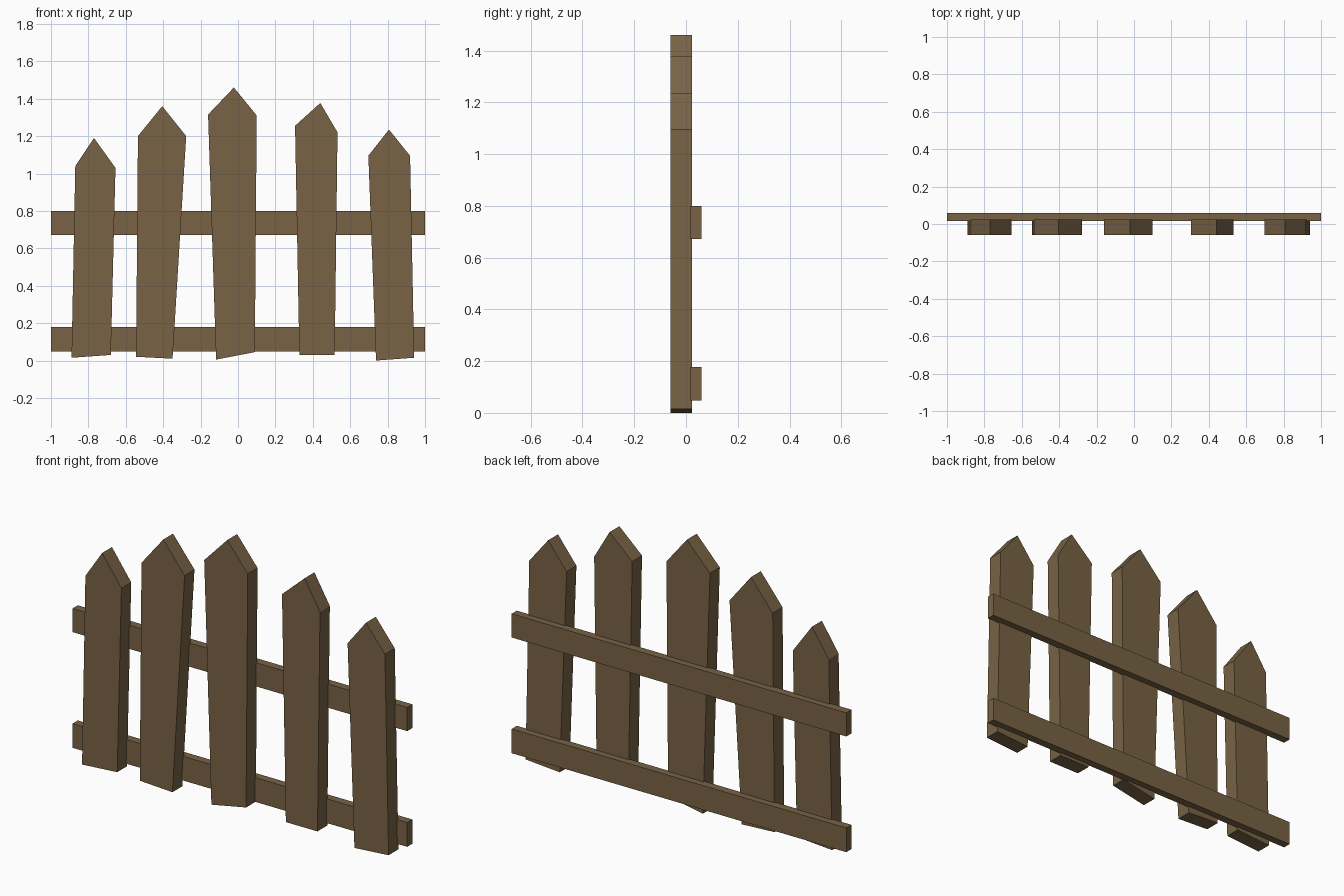
import bpy
import bmesh

cube = bpy.data.objects.get("Cube")
if cube:
    bpy.data.objects.remove(cube, do_unlink=True)

wood = bpy.data.materials.new("weathered_brown_wood")
wood.use_nodes = True
colour = (0.19, 0.125, 0.06, 1)
wood.diffuse_color = colour
wood.node_tree.nodes["Principled BSDF"].inputs["Base Color"].default_value = colour


def board(name, outline, y_front, y_back):
    """Extrude a front outline of (x, z) points into a flat-faced board."""
    bm = bmesh.new()
    face = bm.faces.new([bm.verts.new((x, y_front, z)) for x, z in outline])
    result = bmesh.ops.extrude_face_region(bm, geom=[face])
    verts = [v for v in result["geom"] if isinstance(v, bmesh.types.BMVert)]
    bmesh.ops.translate(bm, verts=verts, vec=(0, y_back - y_front, 0))
    bmesh.ops.recalc_face_normals(bm, faces=bm.faces)
    mesh = bpy.data.meshes.new(name)
    bm.to_mesh(mesh)
    bm.free()
    mesh.materials.append(wood)
    bpy.context.collection.objects.link(bpy.data.objects.new(name, mesh))


# Crooked pickets: bottom left, bottom right, right shoulder, tip, left shoulder
pickets = {
    "far_right": [(-0.89, 0.015), (-0.68, 0.03), (-0.655, 1.03), (-0.77, 1.19), (-0.87, 1.04)],
    "right": [(-0.545, 0.02), (-0.35, 0.01), (-0.277, 1.20), (-0.405, 1.36), (-0.535, 1.20)],
    "middle": [(-0.117, 0.005), (0.09, 0.045), (0.10, 1.31), (-0.022, 1.46), (-0.16, 1.315)],
    "left": [(0.328, 0.03), (0.517, 0.03), (0.532, 1.22), (0.44, 1.377), (0.305, 1.255)],
    "far_left": [(0.738, 0.0), (0.942, 0.015), (0.92, 1.095), (0.807, 1.235), (0.697, 1.095)],
}
for place, outline in pickets.items():
    board(place + "_picket", outline, -0.06, 0.024)

# Rails across the back
for name, low, high in (("lower_rail", 0.047, 0.178), ("upper_rail", 0.672, 0.80)):
    board(name, [(-1, low), (1, low), (1, high), (-1, high)], 0.016, 0.06)
